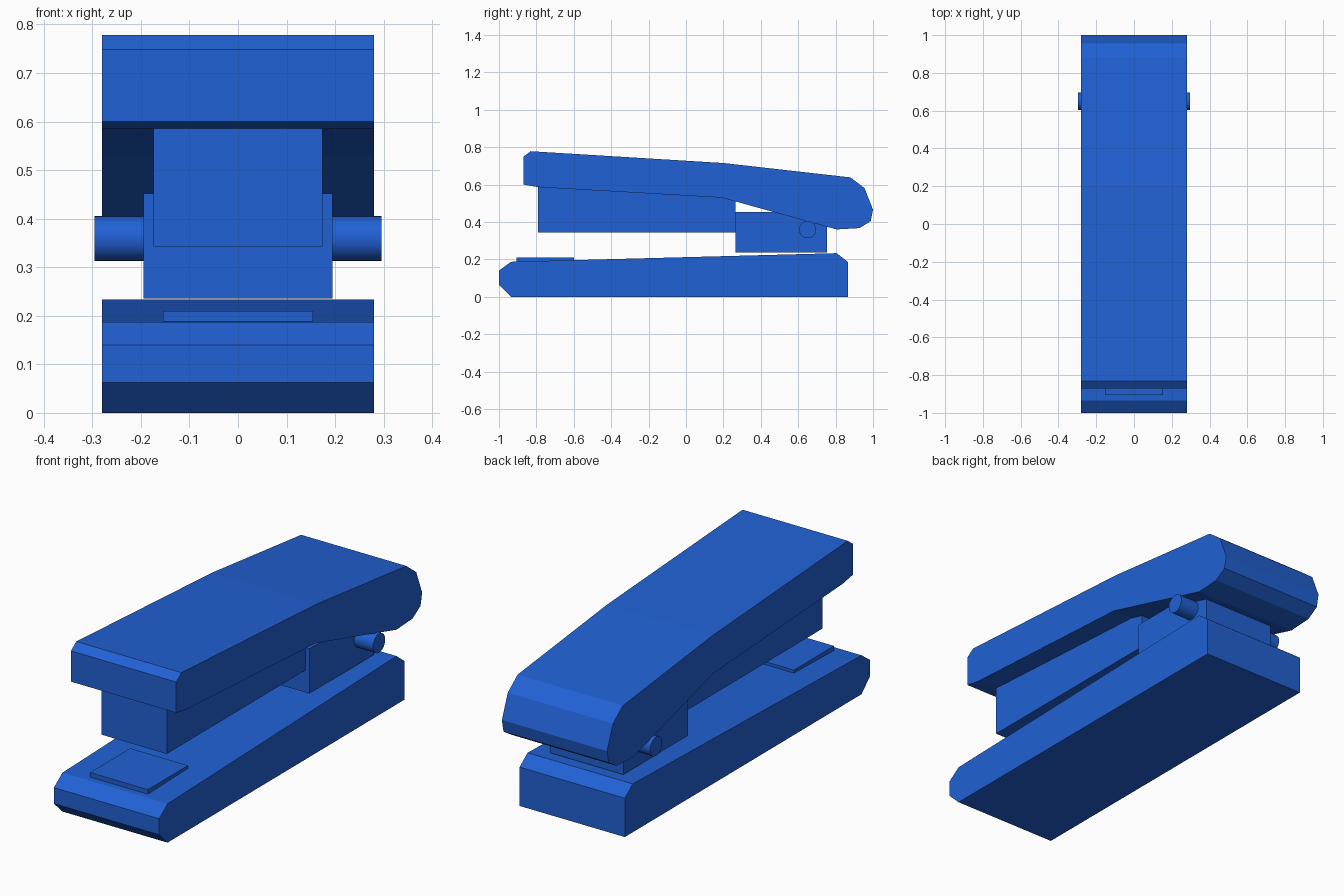
import bpy, bmesh, math

if "Cube" in bpy.data.objects:
    bpy.data.objects.remove(bpy.data.objects["Cube"])

blue = bpy.data.materials.new("blue_plastic")
blue.diffuse_color = (0.015, 0.12, 0.66, 1)
blue.use_nodes = True
blue.node_tree.nodes["Principled BSDF"].inputs["Base Color"].default_value = blue.diffuse_color


def extrude_profile(name, profile, half_width):
    """Extrude a closed (y, z) outline symmetrically along x."""
    bm = bmesh.new()
    face = bm.faces.new([bm.verts.new((-half_width, y, z)) for y, z in profile])
    result = bmesh.ops.extrude_face_region(bm, geom=[face])
    moved = [v for v in result["geom"] if isinstance(v, bmesh.types.BMVert)]
    bmesh.ops.translate(bm, verts=moved, vec=(2 * half_width, 0, 0))
    bmesh.ops.recalc_face_normals(bm, faces=bm.faces)
    mesh = bpy.data.meshes.new(name)
    bm.to_mesh(mesh)
    bm.free()
    mesh.materials.append(blue)
    obj = bpy.data.objects.new(name, mesh)
    bpy.context.collection.objects.link(obj)
    return obj


def box(name, half_width, y0, y1, z0, z1):
    return extrude_profile(name, [(y0, z0), (y1, z0), (y1, z1), (y0, z1)], half_width)


# Base plate with chamfered ends
extrude_profile("base", [
    (-0.935, 0), (-1, 0.063), (-1, 0.14), (-0.935, 0.187),
    (0.805, 0.233), (0.865, 0.187), (0.865, 0)], 0.28)

# Bent top handle with rounded rear
extrude_profile("handle", [
    (-0.87, 0.60), (-0.87, 0.748), (-0.83, 0.778), (0.20, 0.715),
    (0.88, 0.638), (0.955, 0.58), (1.0, 0.465), (0.988, 0.405),
    (0.928, 0.367), (0.805, 0.36), (0.19, 0.53), (-0.79, 0.586)], 0.28)

# Staple magazine, hinge block and anvil
box("magazine", 0.174, -0.79, 0.265, 0.343, 0.595)
box("hinge_block", 0.195, 0.265, 0.755, 0.236, 0.452)
box("anvil", 0.154, -0.905, -0.60, 0.18, 0.21)

# Hinge pin through the block
bpy.ops.mesh.primitive_cylinder_add(
    vertices=32, radius=0.046, depth=0.592,
    location=(0, 0.65, 0.359), rotation=(0, math.pi / 2, 0))
pin = bpy.context.object
pin.name = "hinge_pin"
pin.data.materials.append(blue)
bpy.ops.object.shade_smooth_by_angle(angle=math.radians(30))
